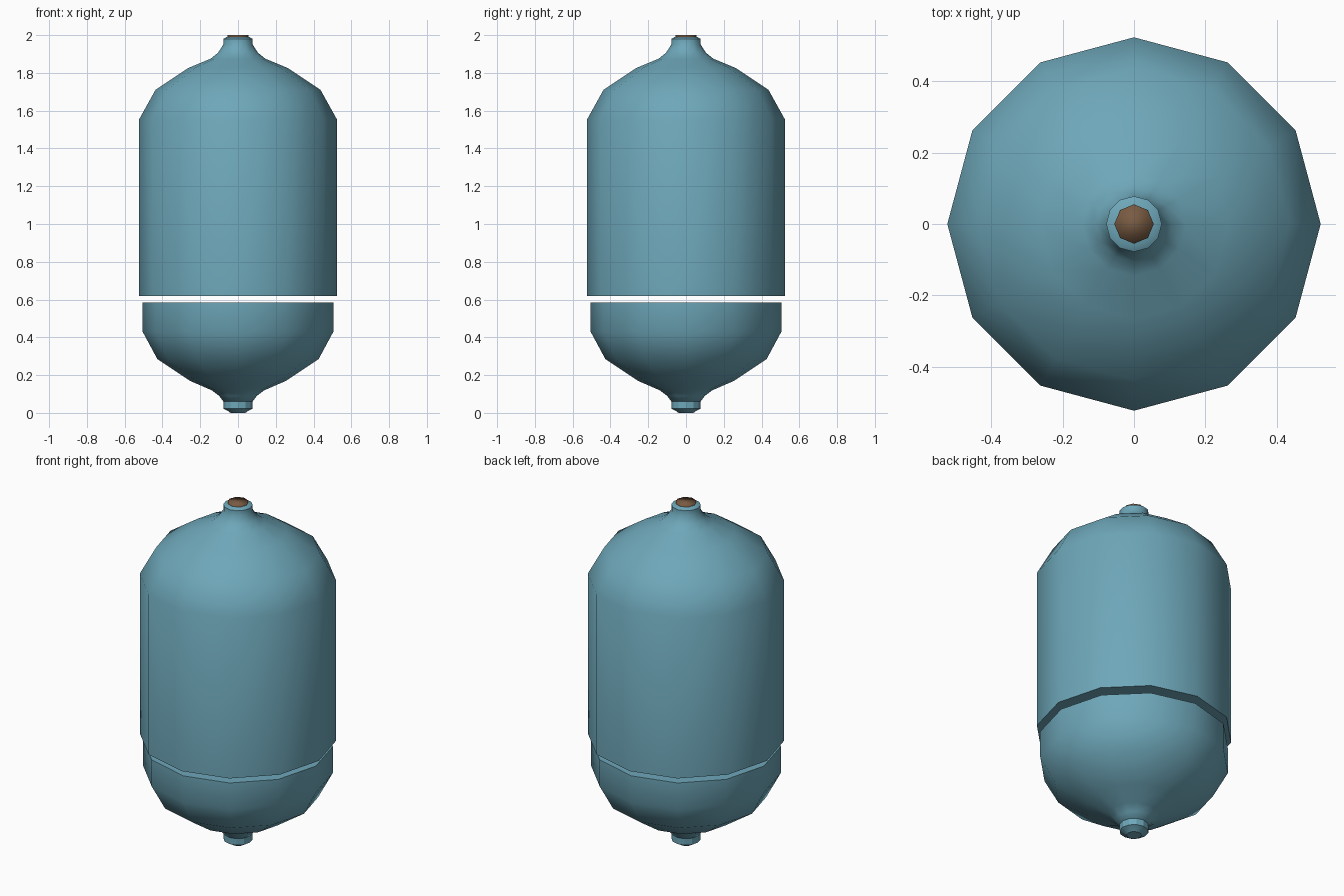
import bpy, math

cube = bpy.data.objects.get("Cube")
if cube:
    bpy.data.objects.remove(cube, do_unlink=True)


def material(name, color):
    mat = bpy.data.materials.new(name)
    mat.use_nodes = True
    mat.diffuse_color = color
    mat.node_tree.nodes["Principled BSDF"].inputs["Base Color"].default_value = color
    return mat


def lathe(name, profile, sides, mat, sharp_angle):
    """Spin a closed (radius, height) outline, capped at both ends."""
    verts, faces = [], []
    for r, z in profile:
        for i in range(sides):
            a = math.tau * i / sides
            verts.append((r * math.cos(a), r * math.sin(a), z))
    for k in range(len(profile) - 1):
        for i in range(sides):
            j = (i + 1) % sides
            lo, hi = k * sides, (k + 1) * sides
            faces.append((lo + i, lo + j, hi + j, hi + i))
    faces.append(tuple(reversed(range(sides))))
    faces.append(tuple(range(len(verts) - sides, len(verts))))
    mesh = bpy.data.meshes.new(name)
    mesh.from_pydata(verts, [], faces)
    mesh.materials.append(mat)
    obj = bpy.data.objects.new(name, mesh)
    bpy.context.collection.objects.link(obj)
    bpy.ops.object.select_all(action='DESELECT')
    obj.select_set(True)
    bpy.context.view_layer.objects.active = obj
    bpy.ops.object.shade_smooth_by_angle(angle=math.radians(sharp_angle))
    return obj


blue = material("dusty blue", (0.155, 0.385, 0.485, 1))
brown = material("brown", (0.19, 0.105, 0.055, 1))

# Upper shell: straight wall, domed shoulder and short neck
lathe("upper_shell", [(0.523, 0.62), (0.523, 1.555), (0.437, 1.71), (0.265, 1.825),
                      (0.145, 1.875), (0.105, 1.907), (0.078, 1.95), (0.078, 1.98),
                      (0.06, 1.99)], 12, blue, 60)

# Lower shell: slightly narrower bowl tapering to a neck
lathe("lower_shell", [(0.077, 0.06), (0.1, 0.09), (0.14, 0.12), (0.255, 0.17),
                      (0.427, 0.285), (0.505, 0.43), (0.505, 0.585)], 12, blue, 60)

# Faceted fitting closing the bottom neck
lathe("bottom_fitting", [(0.04, 0.0), (0.05, 0.008), (0.077, 0.022), (0.077, 0.06)],
      12, blue, 20)

# Plug in the top neck
lathe("top_plug", [(0.055, 1.97), (0.055, 2.0)], 8, brown, 180)
